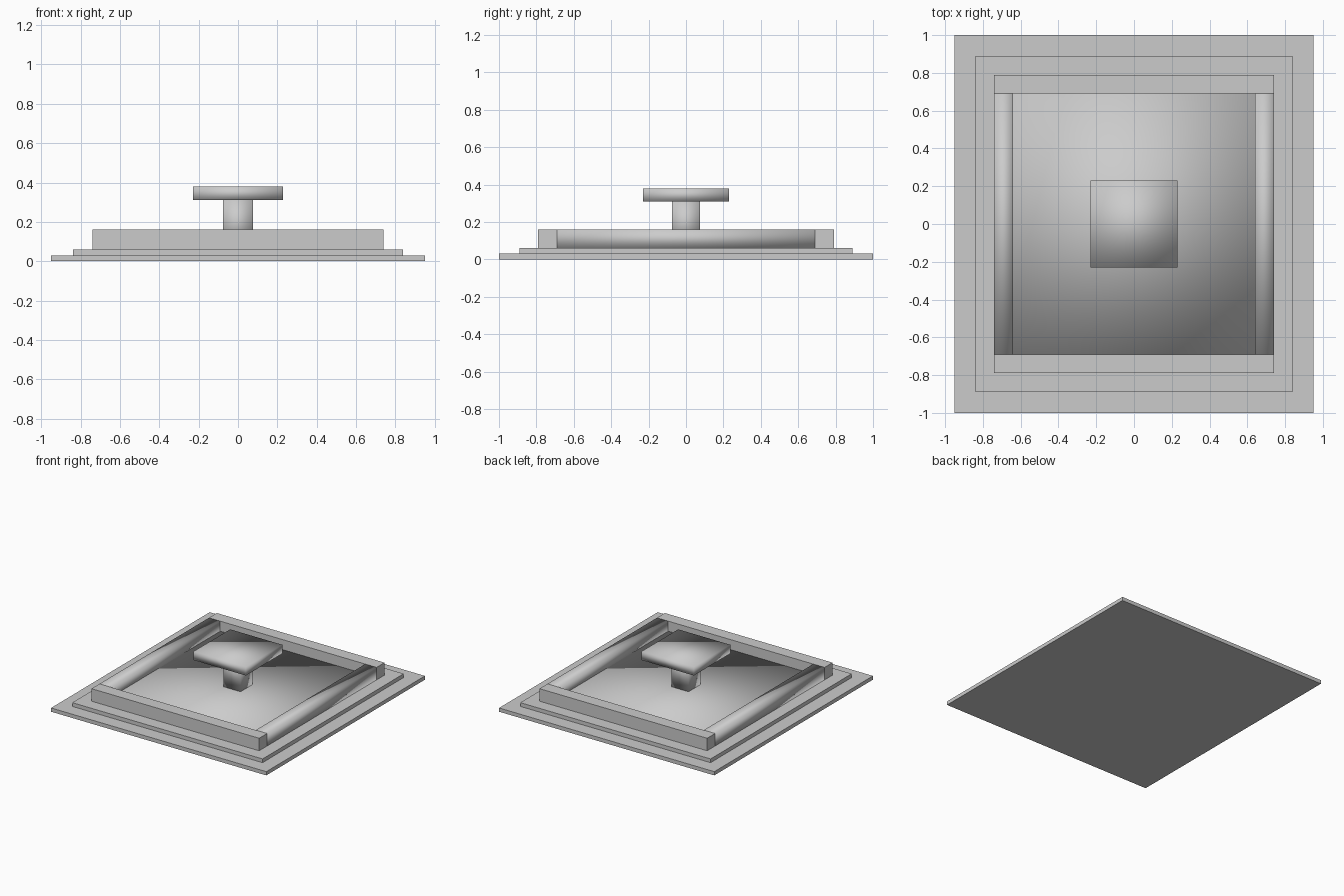
import bpy, bmesh
from mathutils import Matrix

if "Cube" in bpy.data.objects:
    bpy.data.objects.remove(bpy.data.objects["Cube"])


def box(name, x, y, z, smooth=False):
    """Box spanning the given (min, max) ranges on each axis."""
    bm = bmesh.new()
    size = [r[1] - r[0] for r in (x, y, z)]
    mid = [(r[0] + r[1]) / 2 for r in (x, y, z)]
    bmesh.ops.create_cube(bm, size=1, matrix=Matrix.LocRotScale(mid, None, size))
    for f in bm.faces:
        f.smooth = smooth
    mesh = bpy.data.meshes.new(name)
    bm.to_mesh(mesh)
    bm.free()
    obj = bpy.data.objects.new(name, mesh)
    bpy.context.collection.objects.link(obj)
    return obj


def sym(half):
    return (-half, half)


# stepped base plates
box("base_plate", sym(0.95), sym(1.0), (0, 0.03))
box("upper_plate", sym(0.84), sym(0.89), (0.03, 0.06))

# raised frame: flat front and back rails, softly shaded side rails
for name, s in (("front", -1), ("back", 1)):
    box(name + "_rail", sym(0.74), sorted((s * 0.69, s * 0.79)), (0.06, 0.16))
for name, s in (("left", -1), ("right", 1)):
    box(name + "_rail", sorted((s * 0.64, s * 0.74)), sym(0.69), (0.06, 0.16), True)

# recessed panel inside the frame
box("recessed_panel", sym(0.64), sym(0.69), (0.06, 0.08), True)

# handle
box("handle_stem", sym(0.075), sym(0.075), (0.08, 0.31), True)
box("handle_knob", sym(0.23), sym(0.23), (0.31, 0.38), True)
